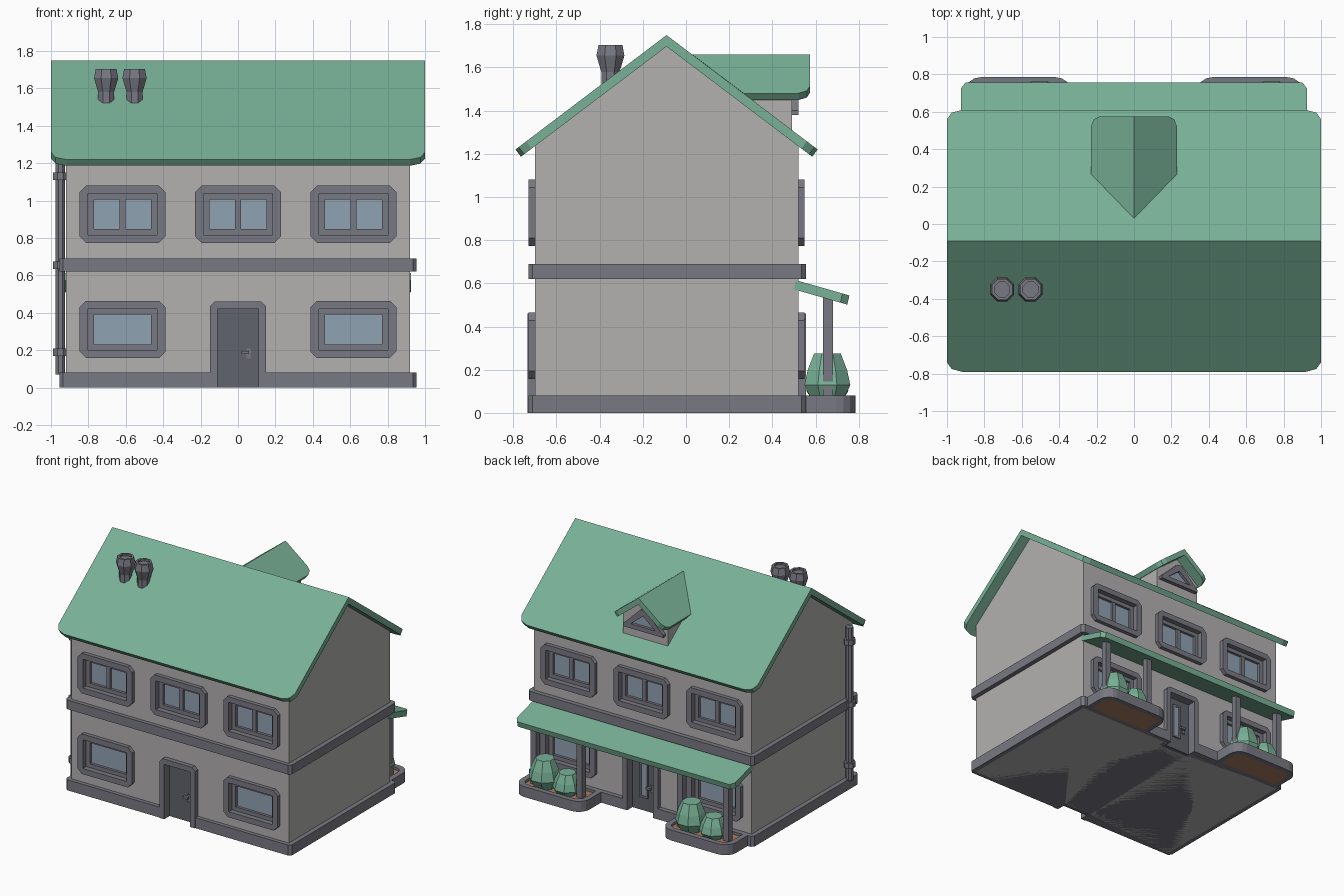
import bpy, bmesh, math
from mathutils import Vector as V

if "Cube" in bpy.data.objects:
    bpy.data.objects.remove(bpy.data.objects["Cube"])


def mat(name, r, g, b):
    m = bpy.data.materials.new(name)
    m.diffuse_color = (r, g, b, 1)
    m.use_nodes = True
    m.node_tree.nodes["Principled BSDF"].inputs["Base Color"].default_value = m.diffuse_color
    return m


WALL = mat("plaster", .45, .44, .435)
TRIM = mat("trim", .19, .19, .225)
DOOR = mat("door_paint", .12, .125, .15)
GREEN = mat("green", .19, .44, .31)
GLASS = mat("glass", .28, .36, .45)
SOIL = mat("soil", .40, .20, .12)


def finish(name, bm, m):
    bmesh.ops.remove_doubles(bm, verts=bm.verts, dist=1e-5)
    bmesh.ops.recalc_face_normals(bm, faces=bm.faces)
    me = bpy.data.meshes.new(name)
    bm.to_mesh(me)
    bm.free()
    ob = bpy.data.objects.new(name, me)
    bpy.context.collection.objects.link(ob)
    if m:
        me.materials.append(m)
    return ob


def add_prism(bm, pts, vec):
    a = [bm.verts.new(p) for p in pts]
    b = [bm.verts.new(V(p) + V(vec)) for p in pts]
    bm.faces.new(a)
    bm.faces.new(b[::-1])
    for i in range(len(a)):
        j = (i + 1) % len(a)
        bm.faces.new((a[i], a[j], b[j], b[i]))


def prism(name, pts, vec, m):
    bm = bmesh.new()
    add_prism(bm, pts, vec)
    return finish(name, bm, m)


def ring(name, outer, inner, vec, m):
    bm = bmesh.new()
    loops = [[bm.verts.new(V(p) + V(o)) for p in pts]
             for pts, o in ((outer, (0, 0, 0)), (outer, vec), (inner, vec), (inner, (0, 0, 0)))]
    n = len(outer)
    for k in range(4):
        a, b = loops[k], loops[(k + 1) % 4]
        for i in range(n):
            j = (i + 1) % n
            bm.faces.new((a[i], a[j], b[j], b[i]))
    return finish(name, bm, m)


def lathe(name, prof, x, y, m, n=8):
    bm = bmesh.new()
    rows = [[bm.verts.new((x + r * math.cos((i + .5) * math.tau / n),
                           y + r * math.sin((i + .5) * math.tau / n), z)) for i in range(n)]
            for r, z in prof]
    for a, b in zip(rows, rows[1:]):
        for i in range(n):
            j = (i + 1) % n
            bm.faces.new((a[i], a[j], b[j], b[i]))
    bm.faces.new(rows[0][::-1])
    bm.faces.new(rows[-1])
    return finish(name, bm, m)


def oct2(x0, x1, y0, y1, c=0.):
    """Rectangle with chamfered corners, always eight points."""
    return [(x0 + c, y0), (x1 - c, y0), (x1, y0 + c), (x1, y1 - c),
            (x1 - c, y1), (x0 + c, y1), (x0, y1 - c), (x0, y0 + c)]


def rect(x0, x1, y0, y1):
    return [(x0, y0), (x1, y0), (x1, y1), (x0, y1)]


def flat(pts, z):
    return [(x, y, z) for x, y in pts]


YC = -.09


def on_wall(pts, s, d):
    """2D (x, z) points on the front (s=-1) or back (s=1) wall, d outwards."""
    return [(-s * x, YC + s * (.61 + d), z) for x, z in pts]


def wall_prism(name, pts, s, d0, d1, m):
    return prism(name, on_wall(pts, s, d0), (0, s * (d1 - d0), 0), m)


def wall_ring(name, outer, inner, s, d0, d1, m):
    return ring(name, on_wall(outer, s, d0), on_wall(inner, s, d0), (0, s * (d1 - d0), 0), m)


# Walls with gables, plinth and belt course
walls = prism("walls", [(-.92, y, z) for y, z in
              ((-.70, 0), (.52, 0), (.52, 1.24), (YC, 1.705), (-.70, 1.24))], (1.84, 0, 0), WALL)
plan = oct2(-.955, .955, -.73, .555, .02)
plinth = prism("plinth", flat(plan, 0), (0, 0, .08), TRIM)
ring("belt_course", flat(plan, .62), flat(oct2(-.92, .92, -.70, .52), .62), (0, 0, .07), TRIM)

# Windows and doors on front and back
cut = bmesh.new()


def window(x, z, s, double):
    def box(w, h, c=0.):
        return oct2(x - w, x + w, z - h, z + h, c)
    add_prism(cut, on_wall(rect(x - .19, x + .19, z - .115, z + .115), s, -.045), (0, s * .2, 0))
    wall_ring("window_frame", box(.23, .153, .035), box(.185, .11), s, -.045, .03, TRIM)
    wall_ring("window_sash", box(.188, .113), box(.153, .08), s, -.04, -.01, TRIM)
    wall_prism("window_glass", rect(x - .16, x + .16, z - .09, z + .09), s, -.042, -.03, GLASS)
    if double:
        wall_prism("window_mullion", rect(x - .016, x + .016, z - .085, z + .085), s, -.04, -.012, TRIM)


for s in (-1, 1):
    for x in (-.617, 0, .617):
        window(x, .927, s, True)
        if x:
            window(x, .311, s, False)
    add_prism(cut, on_wall(rect(-.12, .12, -.05, .43), s, -.06), (0, s * .2, 0))
    wall_prism("door_frame", [(-.15, 0), (-.15, .435), (-.125, .46), (.125, .46), (.15, .435), (.15, 0),
                              (.11, 0), (.11, .42), (-.11, .42), (-.11, 0)], s, -.055, .035, TRIM)
    wall_prism("door", rect(-.115, .115, 0, .425), s, -.062, -.03, DOOR)
    wall_prism("door_plate", rect(.045, .07, .155, .21), s, -.03, -.022, TRIM)
    wall_prism("door_lever", rect(.02, .06, .18, .197), s, -.025, -.003, TRIM)
wall_ring("back_door_glass_frame", rect(-.045, .025, .1, .37), rect(-.03, .01, .115, .355),
          1, -.03, -.02, TRIM)
wall_prism("back_door_glass", rect(-.03, .01, .115, .355), 1, -.03, -.025, GLASS)

cutter = finish("opening_cutter", cut, None)
cutter.hide_render = True
cutter.display_type = 'WIRE'
for ob in (walls, plinth):
    b = ob.modifiers.new("openings", 'BOOLEAN')
    b.operation = 'DIFFERENCE'
    b.solver = 'EXACT'
    b.object = cutter

# Main roof: two slabs with rounded eave corners
K = .757
half = [(-1, 0), (-1, .65), (-.975, .685), (-.92, .70), (.92, .70), (.975, .685), (1, .65), (1, 0)]
n = V((K, 1)).normalized() * .042
for s, nm in ((-1, "roof_front"), (1, "roof_back")):
    prism(nm, [(x, YC + s * d, 1.75 - K * d) for x, d in half], (0, -s * n.x, -n.y), GREEN)

# Dormer
prism("dormer_wall", [(x, .49, z) for x, z in
      ((-.19, 1.25), (.19, 1.25), (.19, 1.462), (0, 1.615), (-.19, 1.462))], (0, -.39, 0), WALL)
n = V((.78, 1)).normalized() * .04
for s in (-1, 1):
    prism("dormer_roof", [(s * x, y, 1.66 - .78 * x) for x, y in
          ((0, .03), (0, .575), (.185, .575), (.215, .56), (.23, .52), (.23, .267))],
          (-s * n.x, 0, -n.y), GREEN)


def tri(w, z0, z1, c):
    return [(x, .48, z) for x, z in ((-w, z0), (w, z0), (w, z0 + c), (c, z1), (-c, z1), (-w, z0 + c))]


ring("dormer_window_frame", tri(.17, 1.38, 1.545, .02), tri(.10, 1.415, 1.495, .004), (0, .04, 0), TRIM)
prism("dormer_glass", tri(.11, 1.41, 1.505, .004), (0, .018, 0), GLASS)

# Chimney pots
for x in (-.705, -.553):
    lathe("chimney_pot", [(.046, 1.47), (.046, 1.58), (.07, 1.655), (.06, 1.705), (.043, 1.705),
                          (.043, 1.69)], x, -.35, TRIM)

# Drainpipe with brackets
lathe("drainpipe", [(.028, .07), (.028, 1.24)], -.95, -.62, TRIM)
for z in (.19, .655, 1.13):
    lathe("pipe_bracket", [(.042, z - .02), (.042, z + .02)], -.95, -.62, TRIM)

# Porch roof
prism("porch_roof", [(x, y, .61 - .285 * (y - .525)) for x, y in
      ((-.925, .51), (.925, .51), (.925, .725), (.90, .757), (-.90, .757), (-.925, .725))],
      (-0, -.01, -.042), GREEN)


# Planters with rounded corners, posts and bushes
def rounded(x0, x1, y0, y1, r):
    pts = [(x0, y0), (x1, y0)]
    for cx, a0 in ((x1 - r, 0), (x0 + r, 90)):
        for k in range(5):
            a = math.radians(a0 + 22.5 * k)
            pts.append((cx + r * math.cos(a), y1 - r + r * math.sin(a)))
    return pts


for c in (-.62, .62):
    inner = rounded(c - .25, c + .25, .56, .745, .06)
    ring("planter", flat(rounded(c - .29, c + .29, .52, .785, .09), 0), flat(inner, 0), (0, 0, .08), TRIM)
    prism("planter_soil", flat(inner, 0), (0, 0, .06), SOIL)
    for px in (c - .195, c + .195):
        prism("porch_post", flat(rect(px - .023, px + .023, .635, .681), .05), (0, 0, .49), TRIM)
    for dx, r, h in ((.115, .115, .275), (-.075, .105, .215)):
        lathe("bush", [(.6 * r, .04), (r, .47 * h), (.86 * r, .72 * h), (.58 * r, h)],
              c + dx, .655, GREEN)
